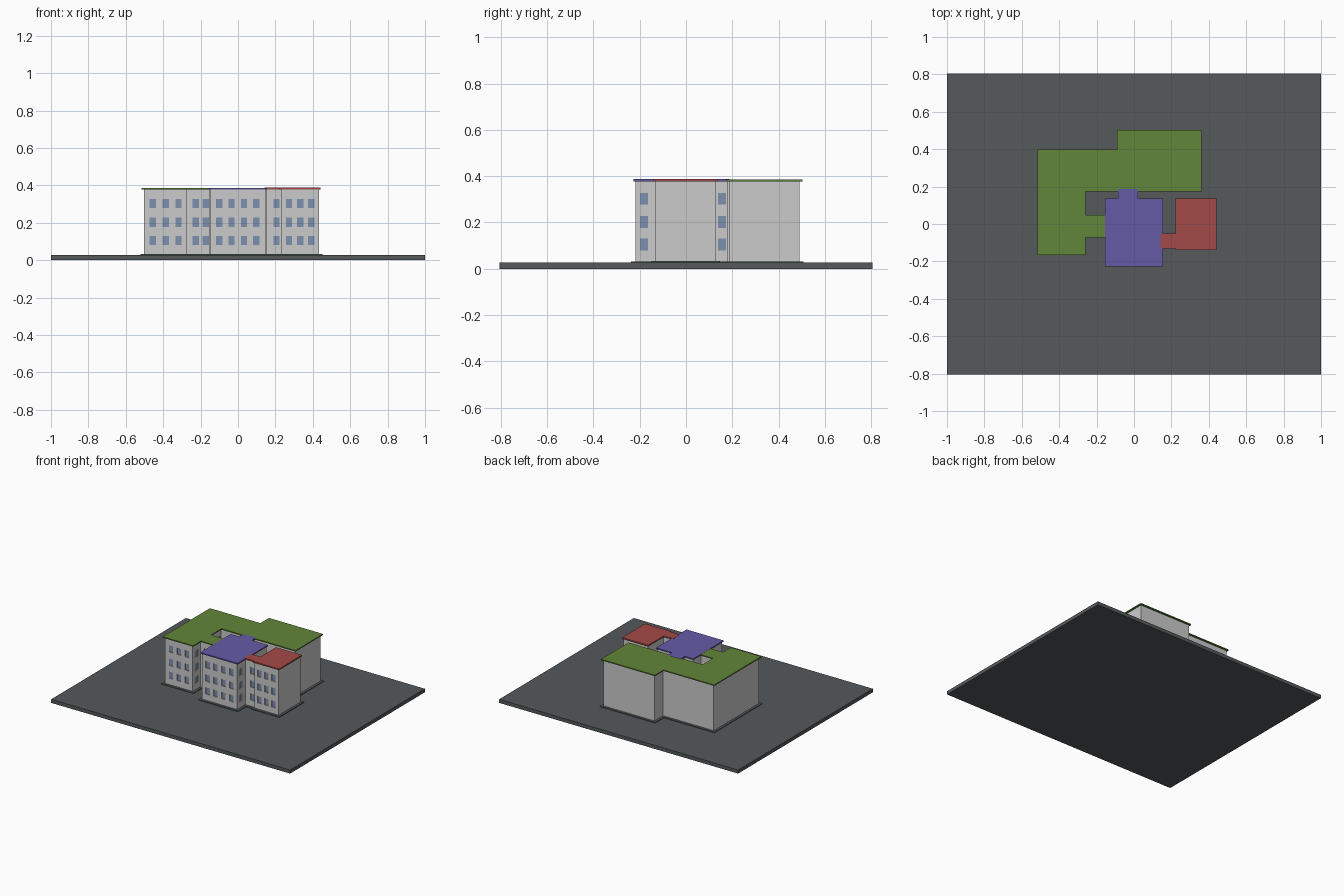
import bpy, bmesh
from mathutils import Vector

if "Cube" in bpy.data.objects:
    bpy.data.objects.remove(bpy.data.objects["Cube"])

GROUND, WALL_TOP = 0.027, 0.378
ROWS = (0.105, 0.202, 0.303)        # window centre heights
WIN_W, WIN_H, RECESS = 0.034, 0.05, 0.008


def material(name, rgb):
    m = bpy.data.materials.new(name)
    m.diffuse_color = (*rgb, 1)
    m.use_nodes = True
    m.node_tree.nodes["Principled BSDF"].inputs["Base Color"].default_value = m.diffuse_color
    return m


DARK = material("asphalt", (0.09, 0.10, 0.105))
GREEN = material("green_roof", (0.12, 0.24, 0.04))
RED = material("red_roof", (0.37, 0.07, 0.065))
VIOLET = material("violet_roof", (0.13, 0.105, 0.38))
GLASS = material("glass", (0.20, 0.28, 0.43))


def finish(name, bm, mat=None):
    bmesh.ops.recalc_face_normals(bm, faces=bm.faces)
    me = bpy.data.meshes.new(name)
    bm.to_mesh(me)
    bm.free()
    ob = bpy.data.objects.new(name, me)
    bpy.context.collection.objects.link(ob)
    if mat:
        me.materials.append(mat)
    return ob


def offset(outline, d):
    """Push a counter-clockwise right-angled outline outwards by d."""
    pts = [Vector(p) for p in outline]
    out = []
    for i, p in enumerate(pts):
        a = (p - pts[i - 1]).normalized()
        b = (pts[(i + 1) % len(pts)] - p).normalized()
        out.append(p + d * (Vector((a.y, -a.x)) + Vector((b.y, -b.x))))
    return out


def prism(name, outline, z0, z1, mat=None):
    bm = bmesh.new()
    face = bm.faces.new([bm.verts.new((p[0], p[1], z0)) for p in outline])
    ext = bmesh.ops.extrude_face_region(bm, geom=[face], use_keep_orig=True)
    verts = [g for g in ext["geom"] if isinstance(g, bmesh.types.BMVert)]
    bmesh.ops.translate(bm, verts=verts, vec=(0, 0, z1 - z0))
    return finish(name, bm, mat)


def window_boxes(name, columns, inner, outer, mat=None):
    """Boxes for every window, spanning from inner to outer along the wall normal."""
    bm = bmesh.new()
    for x, y, nx, ny in columns:
        mid, depth = (inner + outer) / 2, outer - inner
        for z in ROWS:
            vs = bmesh.ops.create_cube(bm, size=1)["verts"]
            sx, sy = (depth, WIN_W) if nx else (WIN_W, depth)
            bmesh.ops.scale(bm, verts=vs, vec=(sx, sy, WIN_H))
            bmesh.ops.translate(bm, verts=vs, vec=(x + nx * mid, y + ny * mid, z))
    return finish(name, bm, mat)


def block(name, outline, roof_top, roof_mat, overhang, base_top, columns):
    # plinth, walls with window recesses, glass, flat roof
    prism(name + "_plinth", offset(outline, 0.018), GROUND - 0.002, base_top, DARK)
    walls = prism(name + "_walls", outline, GROUND - 0.001, WALL_TOP + 0.002)
    cutter = window_boxes(name + "_cutter", columns, -RECESS, 0.01)
    cutter.hide_render = True
    mod = walls.modifiers.new("window_recesses", "BOOLEAN")
    mod.operation, mod.solver, mod.object = "DIFFERENCE", "EXACT", cutter
    bpy.context.view_layer.objects.active = walls
    bpy.ops.object.modifier_apply(modifier=mod.name)
    bpy.data.objects.remove(cutter)
    window_boxes(name + "_windows", columns, -RECESS - 0.002, -RECESS + 0.003, GLASS)
    prism(name + "_roof", offset(outline, overhang), WALL_TOP, roof_top, roof_mat)


# Ground slab
prism("ground", [(-1, -0.805), (1, -0.805), (1, 0.805), (-1, 0.805)], 0, GROUND, DARK)

# Green-roofed L-shaped wing with its link to the centre
block("green_wing",
      [(-0.503, -0.153), (-0.272, -0.153), (-0.272, -0.06), (-0.15, -0.06),
       (-0.15, 0.037), (-0.272, 0.037), (-0.272, 0.185), (0.348, 0.185),
       (0.348, 0.49), (-0.08, 0.49), (-0.08, 0.387), (-0.503, 0.387)],
      0.386, GREEN, 0.012, 0.032,
      [(x, -0.153, 0, -1) for x in (-0.455, -0.387, -0.318)]
      + [(x, -0.06, 0, -1) for x in (-0.226, -0.172)]
      + [(-0.272, y, 1, 0) for y in (-0.108, 0.155)])

# Central block with its short link to the back
block("central_block",
      [(-0.148, -0.219), (0.147, -0.219), (0.147, 0.128), (0.013, 0.128),
       (0.013, 0.18), (-0.077, 0.18), (-0.077, 0.128), (-0.148, 0.128)],
      0.387, VIOLET, 0.008, 0.0325,
      [(x, -0.219, 0, -1) for x in (-0.1, -0.035, 0.032, 0.098)]
      + [(0.147, y, 1, 0) for y in (-0.182, 0.0, 0.07)]
      + [(0.013, 0.155, 1, 0)])

# Red-roofed block with its link to the centre
block("red_block",
      [(0.15, -0.122), (0.23, -0.122), (0.23, -0.132), (0.433, -0.132),
       (0.433, 0.128), (0.23, 0.128), (0.23, -0.058), (0.15, -0.058)],
      0.388, RED, 0.008, 0.033,
      [(x, -0.132, 0, -1) for x in (0.273, 0.332, 0.391)]
      + [(0.206, -0.122, 0, -1)])
